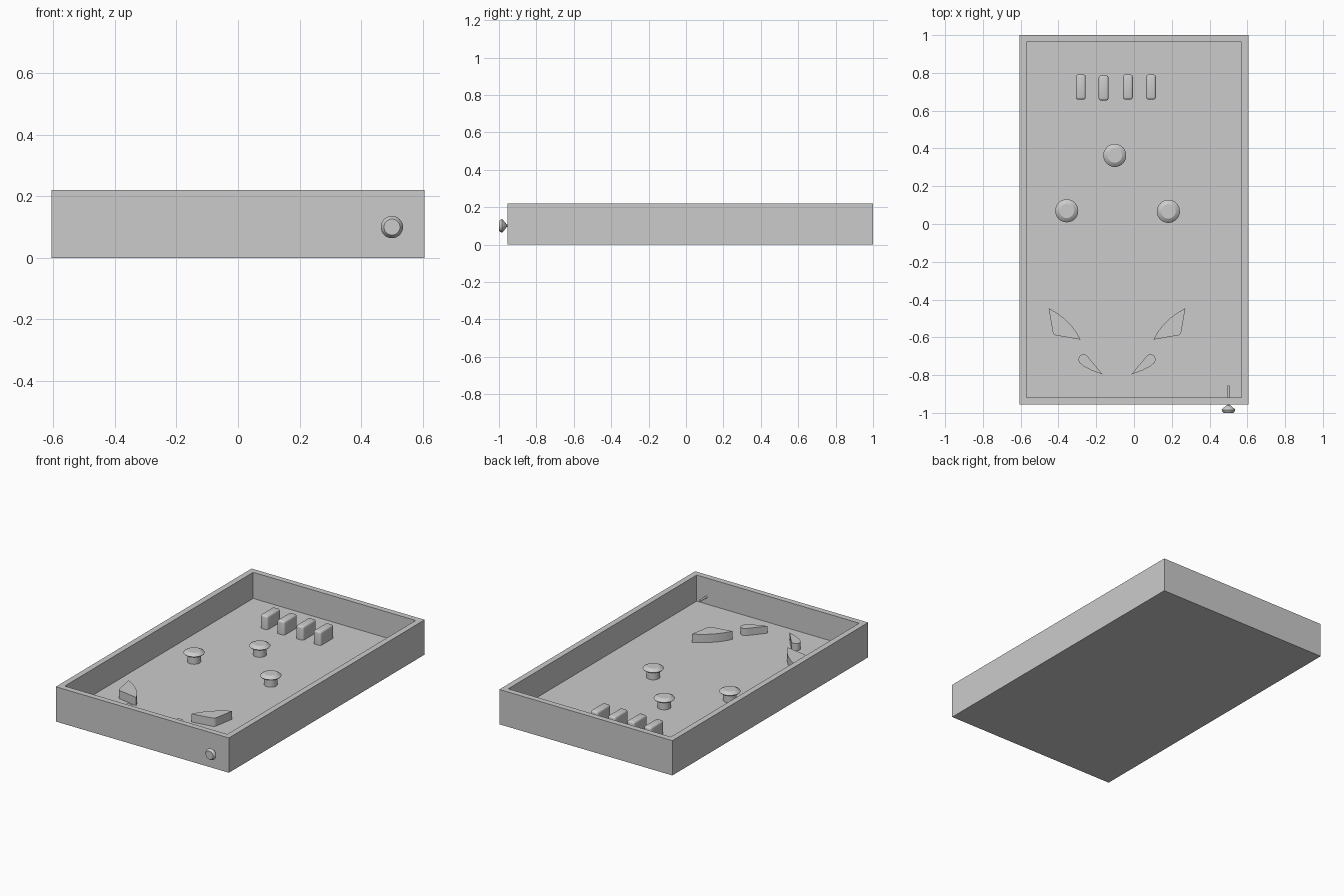
import bpy, bmesh, math
from mathutils import Matrix, Vector

if "Cube" in bpy.data.objects:
    bpy.data.objects.remove(bpy.data.objects["Cube"])

FLOOR = 0.055
MIRROR_X = -0.09          # play area symmetry line

grey = bpy.data.materials.new("plain_grey")
grey.diffuse_color = (0.6, 0.6, 0.6, 1)
grey.use_nodes = True
grey.node_tree.nodes["Principled BSDF"].inputs["Base Color"].default_value = grey.diffuse_color


def make(name, bm, smooth=None):
    bmesh.ops.recalc_face_normals(bm, faces=bm.faces)
    me = bpy.data.meshes.new(name)
    bm.to_mesh(me)
    bm.free()
    me.materials.append(grey)
    ob = bpy.data.objects.new(name, me)
    bpy.context.collection.objects.link(ob)
    if smooth:
        bpy.ops.object.select_all(action='DESELECT')
        ob.select_set(True)
        bpy.context.view_layer.objects.active = ob
        bpy.ops.object.shade_smooth_by_angle(angle=math.radians(smooth))
    return ob


def box(bm, lo, hi):
    lo, hi = Vector(lo), Vector(hi)
    m = Matrix.Translation((lo + hi) / 2) @ Matrix.Diagonal((*(hi - lo), 1))
    return bmesh.ops.create_cube(bm, size=1, matrix=m)


def lathe(name, profile, matrix, steps=32):
    """Spin an (r, z) profile that starts and ends on the axis."""
    bm = bmesh.new()
    vs = [bm.verts.new((r, 0, z)) for r, z in profile]
    es = [bm.edges.new(p) for p in zip(vs, vs[1:])]
    bmesh.ops.spin(bm, geom=vs + es, cent=(0, 0, 0), axis=(0, 0, 1),
                   angle=math.tau, steps=steps, use_duplicate=False)
    bmesh.ops.remove_doubles(bm, verts=bm.verts, dist=1e-5)
    bm.transform(matrix)
    return make(name, bm, 25)


def slab(name, pts, z0, z1, flip=False):
    """Extrude an outline upward, optionally mirrored."""
    bm = bmesh.new()
    f = bm.faces.new([bm.verts.new((2 * MIRROR_X - x if flip else x, y, z0))
                      for x, y in pts])
    top = bmesh.ops.extrude_face_region(bm, geom=[f], use_keep_orig=True)
    bmesh.ops.translate(bm, vec=(0, 0, z1 - z0),
                        verts=[v for v in top['geom'] if isinstance(v, bmesh.types.BMVert)])
    return make(name, bm, 30)


def bezier(a, c, b, n):
    return [tuple((1 - t) ** 2 * p + 2 * t * (1 - t) * q + t * t * r
                  for p, q, r in zip(a, c, b)) for t in (i / n for i in range(n + 1))]


# Cabinet: block whose top is inset and pushed down to the playfield
bm = bmesh.new()
box(bm, (-0.605, -0.955, 0), (0.605, 1.0, 0.22))
top = max(bm.faces, key=lambda f: f.calc_center_median().z)
bmesh.ops.inset_region(bm, faces=[top], thickness=0.052)
low = bmesh.ops.extrude_face_region(bm, geom=[top])
bmesh.ops.translate(bm, vec=(0, 0, FLOOR - 0.22),
                    verts=[v for v in low['geom'] if isinstance(v, bmesh.types.BMVert)])
if top.is_valid:
    bm.faces.remove(top)
make("cabinet", bm)

# Lane guides: rounded bars at the top of the table
for i, (x, y) in enumerate([(-0.282, 0.725), (-0.161, 0.72), (-0.032, 0.725), (0.09, 0.725)]):
    bm = bmesh.new()
    box(bm, (x - 0.026, y - 0.066, FLOOR), (x + 0.026, y + 0.066, 0.14))
    edges = [e for e in bm.edges if max(v.co.z for v in e.verts) > 0.1]
    bmesh.ops.bevel(bm, geom=edges, offset=0.012, segments=3, profile=0.5, affect='EDGES')
    make(f"lane_guide_{i + 1}", bm, 35)

# Mushroom bumpers
mushroom = [(0, FLOOR), (0.039, FLOOR), (0.039, 0.105), (0.058, 0.108), (0.061, 0.112),
            (0.058, 0.116), (0.038, 0.127), (0, 0.127)]
for i, (x, y) in enumerate([(-0.102, 0.363), (-0.356, 0.07), (0.182, 0.067)]):
    lathe(f"bumper_{i + 1}", mushroom, Matrix.Translation((x, y, 0)))

# Slingshots: kite shape with a bowed inner side
sling = bezier((-0.283, -0.612), (-0.335, -0.505), (-0.452, -0.446), 12)
sling += bezier((-0.43, -0.572), (-0.427, -0.587), (-0.412, -0.590), 4)

# Flippers: teardrop, round pivot end tapering to a tip
cx, cy, r = -0.267, -0.717, 0.027
flipper = [(-0.167, -0.796), (-0.2, -0.755), (-0.228, -0.722)]
flipper += [(cx + r * math.cos(math.radians(a)), cy + r * math.sin(math.radians(a)))
            for a in range(50, 231, 15)]
flipper += [(-0.265, -0.754), (-0.225, -0.775)]

for side, flip in (("left", False), ("right", True)):
    slab(f"slingshot_{side}", sling, FLOOR, 0.107, flip)
    slab(f"flipper_{side}", flipper, FLOOR, 0.1, flip)

# Plunger: knob outside the front wall and rod through it
to_front = Matrix.Translation((0.5, 0, 0.1)) @ Matrix.Rotation(math.radians(90), 4, 'X')
lathe("plunger", [(0, 0.855), (0.006, 0.855), (0.006, 0.96), (0.012, 0.962),
                  (0.033, 0.979), (0.036, 0.984), (0.034, 0.99), (0.026, 1.0), (0, 1.0)],
      to_front)
